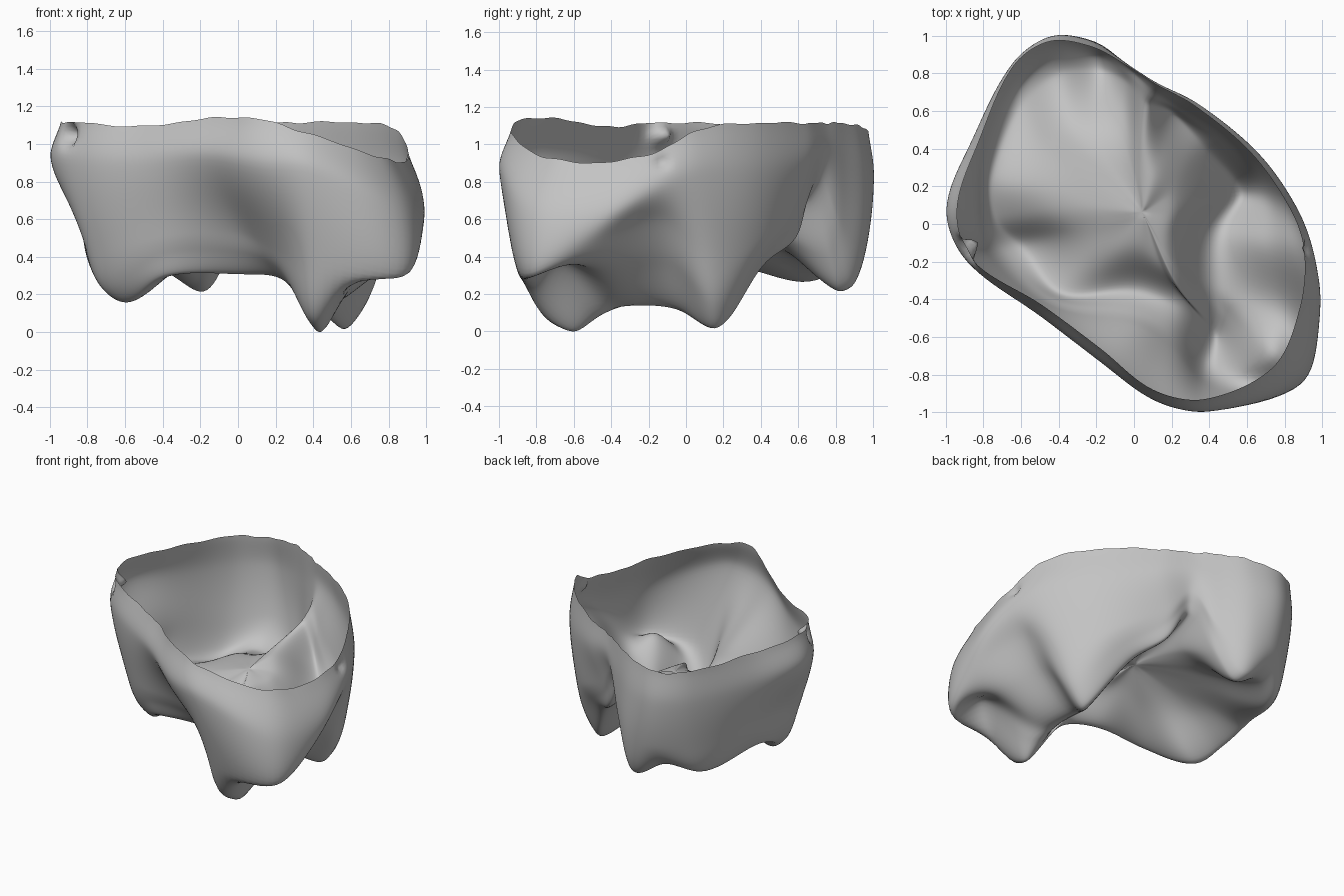
import bpy, bmesh, math
from mathutils import Vector

cube = bpy.data.objects.get("Cube")
if cube:
    bpy.data.objects.remove(cube, do_unlink=True)

# Rings of the crown shell, each going round from the front cusp towards +x.
RIM = [(.38, -.93, 1.06), (.74, -.76, .94), (.88, -.45, .91), (.905, -.15, .97),
       (.83, .08, 1.09), (.62, .38, 1.12), (.32, .63, 1.12), (.12, .74, 1.12),
       (-.02, .83, 1.12), (-.22, .94, 1.10), (-.45, .97, 1.07), (-.64, .84, 1.08),
       (-.82, .45, 1.10), (-.94, .08, 1.12), (-.86, -.19, 1.12), (-.49, -.43, 1.10),
       (-.18, -.66, 1.14), (.10, -.88, 1.14)]
BULGE = [(.40, -1.0, .86), (.87, -.84, .64), (.99, -.45, .65), (.955, -.15, .77),
         (.86, .10, .85), (.66, .38, .85), (.34, .64, .92), (.12, .75, .98),
         (-.02, .84, .90), (-.22, .97, .85), (-.44, 1.0, .85), (-.65, .85, .85),
         (-.86, .45, .88), (-1.0, .08, .92), (-.89, -.20, .90), (-.50, -.49, .90),
         (-.18, -.73, .93), (.12, -.94, .88)]
SKIRT = [(.40, -.88, .36), (.87, -.84, .29), (.94, -.52, .45), (.83, -.13, .59),
         (.75, .17, .38), (.55, .43, .52), (.25, .63, .70), (.10, .72, .85),
         (-.03, .83, .60), (-.20, .96, .52), (-.42, .96, .52), (-.65, .78, .52),
         (-.81, .42, .58), (-.84, .05, .58), (-.78, -.18, .45), (-.44, -.44, .52),
         (-.02, -.54, .55), (.20, -.67, .45)]
FOOT = [(.42, -.57, .01), (.46, -.46, .08), (.43, -.30, .14), (.44, -.05, .12),
        (.55, .17, .02), (.36, .40, .36), (.20, .58, .50), (.06, .63, .72),
        (-.05, .75, .42), (-.18, .80, .22), (-.40, .78, .33), (-.60, .60, .27),
        (-.74, .25, .35), (-.72, .03, .27), (-.57, -.12, .16), (-.38, -.36, .30),
        (0, -.34, .31), (.25, -.43, .28)]
BASIN = [(.22, -.32, .46), (.22, -.25, .48), (.20, -.16, .51), (.20, -.04, .53),
         (.23, .08, .53), (.20, .18, .56), (.12, .28, .63), (.04, .36, .64),
         (-.04, .42, .56), (-.18, .48, .48), (-.33, .47, .45), (-.43, .36, .42),
         (-.47, .20, .42), (-.42, .08, .42), (-.30, -.03, .42), (-.15, -.11, .46),
         (.02, -.14, .51), (.14, -.22, .48)]
# Height offset of the flank between skirt and foot: low at cusps, high in valleys
LIFT = [-.11, .22, .02, .02, -.06, -.03, 0, 0, 0, -.11, -.04, -.09, -.04, -.05,
        -.07, 0, 0, -.02]
CENTRE = Vector((.05, .06, .60))
AROUND, DOWN = 10, 10          # subdivisions between control points


def spline(p0, p1, p2, p3, t):
    """Smooth curve from p1 to p2, its tangents weighted by the spacing."""
    d0, d1, d2 = (p1 - p0).length, (p2 - p1).length, (p3 - p2).length
    m1, m2 = (p2 - p0) * d1 / (d0 + d1), (p3 - p1) * d1 / (d1 + d2)
    return (p1 * (2*t**3 - 3*t*t + 1) + m1 * (t**3 - 2*t*t + t)
            + p2 * (3*t*t - 2*t**3) + m2 * (t**3 - t*t))


def round_ring(points):
    """Smooth closed ring through the control points."""
    p, n = [Vector(q) for q in points], len(points)
    return [spline(p[i-1], p[i], p[(i+1) % n], p[(i+2) % n], s / AROUND)
            for i in range(n) for s in range(AROUND)]


# The flank stands out beyond the straight line, so the cusps are blunt
flank = []
for skirt, foot, lift in zip(SKIRT, FOOT, LIFT):
    p = Vector(foot).lerp(Vector(skirt), .62)
    p.z = (skirt[2] + foot[2]) / 2 + lift
    flank.append(p)
rings = [round_ring(r) for r in (RIM, BULGE, SKIRT, flank, FOOT, BASIN)]
count = len(rings[0])

# Slightly uneven rim
for i, p in enumerate(rings[0]):
    a = i * math.tau / count
    p.z += .003 * math.sin(17 * a) + .003 * math.sin(29 * a + 1)

# Loft each spoke from the rim, over the cusps, to the centre of the basin
bm = bmesh.new()
spokes = []
for i in range(count):
    c = [r[i] for r in rings] + [CENTRE]
    c = [c[0] * 2 - c[1]] + c + [CENTRE * 2 - c[-2]]
    pts = [spline(*c[j:j+4], s / DOWN) for j in range(len(c) - 3) for s in range(DOWN)]
    spokes.append([bm.verts.new(p) for p in pts])
middle = bm.verts.new(CENTRE)
for i in range(count):
    a, b = spokes[i], spokes[(i + 1) % count]
    for j in range(len(a) - 1):
        bm.faces.new((a[j], a[j+1], b[j+1], b[j]))
    bm.faces.new((a[-1], middle, b[-1]))

# Soften the lofted surface, keeping the open rim in place
inner = [v for v in bm.verts if not v.is_boundary]
for _ in range(6):
    bmesh.ops.smooth_vert(bm, verts=inner, factor=.5,
                          use_axis_x=True, use_axis_y=True, use_axis_z=True)

# Small dimples pressed into the wall under the rim
for spot, push, size in ((Vector((-.90, -.14, 1.05)), Vector((.08, .05, 0)), .05),
                         (Vector((.92, -.13, .91)), Vector((-.03, 0, 0)), .035)):
    for v in bm.verts:
        v.co += push * math.exp(-((v.co - spot).length / size) ** 2)

# Stand the lowest cusp on the floor
floor = min(v.co.z for v in bm.verts)
bmesh.ops.translate(bm, verts=bm.verts, vec=(0, 0, -floor))

mesh = bpy.data.meshes.new("crown_shell")
bm.to_mesh(mesh)
bm.free()
crown = bpy.data.objects.new("crown_shell", mesh)
bpy.context.collection.objects.link(crown)

# Plain grey surface
grey = bpy.data.materials.new("plain grey")
grey.use_nodes = True
colour = (.55, .55, .55, 1)
grey.diffuse_color = colour
grey.node_tree.nodes["Principled BSDF"].inputs["Base Color"].default_value = colour
mesh.materials.append(grey)
mesh.shade_smooth()
